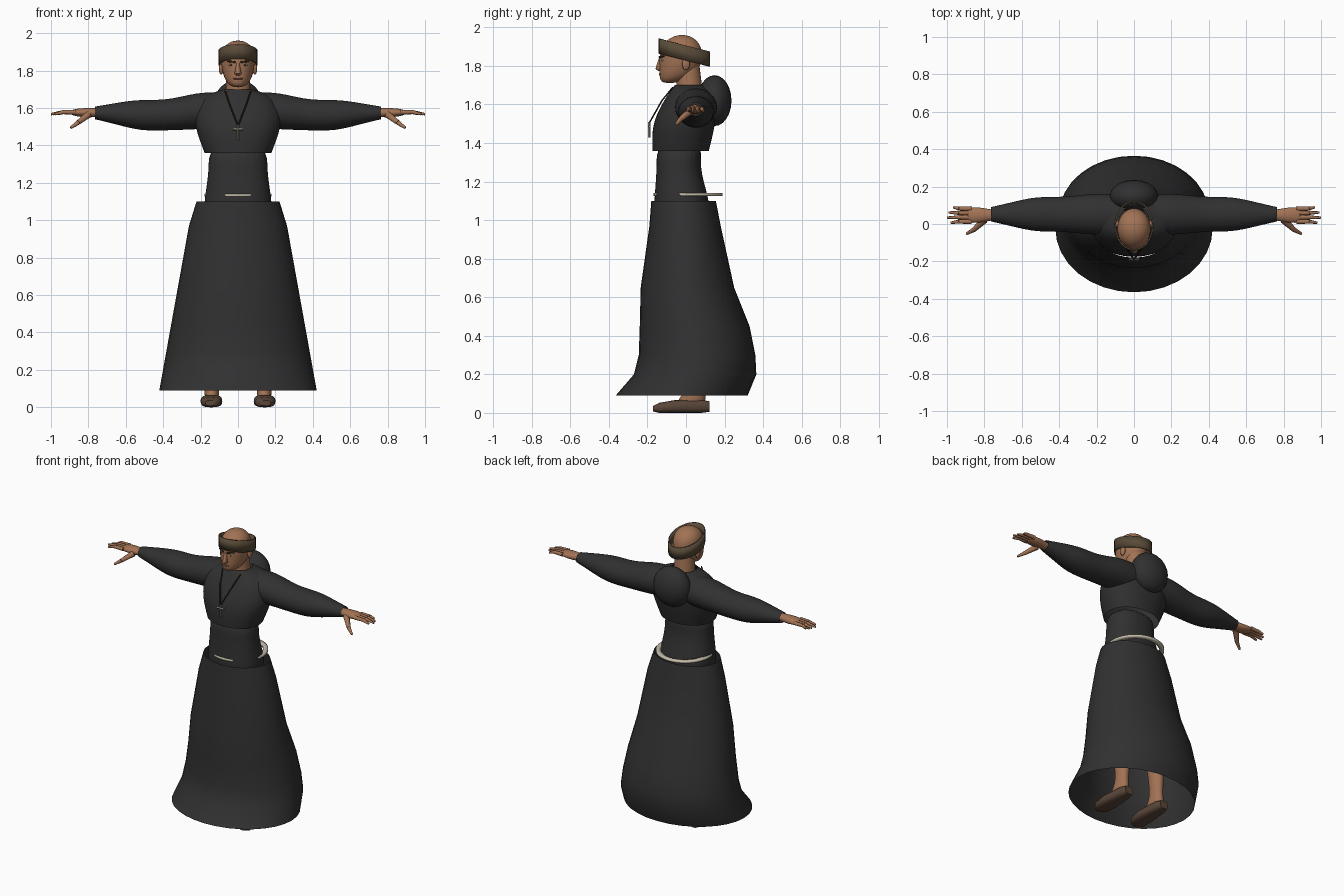
import bpy, bmesh, math
from mathutils import Vector, Matrix

cube = bpy.data.objects.get("Cube")
if cube:
    bpy.data.objects.remove(cube)


def material(name, red, green, blue):
    mat = bpy.data.materials.new(name)
    mat.use_nodes = True
    colour = (red, green, blue, 1)
    mat.diffuse_color = colour
    shader = mat.node_tree.nodes["Principled BSDF"]
    shader.inputs["Base Color"].default_value = colour
    shader.inputs["Roughness"].default_value = .9
    return mat


BLACK = material("black cloth", .03, .03, .03)
SKIN = material("skin", .36, .17, .09)
BROWN = material("brown cloth", .1, .07, .04)
LEATHER = material("brown leather", .1, .06, .04)
ROPE = material("cream rope", .55, .5, .4)
METAL = material("dull metal", .4, .38, .3)
DARK = material("dark brown", .03, .02, .01)
LIP = material("lip", .2, .08, .05)
WHITE = material("eye white", .55, .5, .45)


def finish(name, bm, mat, mirror=False, smooth=0, thick=0):
    """Turn the bmesh into a shaded object with its modifiers."""
    bmesh.ops.recalc_face_normals(bm, faces=bm.faces)
    mesh = bpy.data.meshes.new(name)
    bm.to_mesh(mesh)
    bm.free()
    mesh.materials.append(mat)
    for polygon in mesh.polygons:
        polygon.use_smooth = True
    mesh.set_sharp_from_angle(angle=math.radians(50))
    obj = bpy.data.objects.new(name, mesh)
    bpy.context.collection.objects.link(obj)
    if thick:
        obj.modifiers.new("thickness", 'SOLIDIFY').thickness = thick
    if smooth:
        subsurf = obj.modifiers.new("smooth", 'SUBSURF')
        subsurf.levels = subsurf.render_levels = smooth
    if mirror:
        obj.modifiers.new("mirror", 'MIRROR').use_mirror_merge = False


def loft(name, axis, rings, mat, sides=24, caps=True, power=2, tilt=0, **options):
    """Skin rounded rings given as (position, centre, centre, radius, radius)."""
    bm = bmesh.new()
    loops = []
    for position, a, b, radius_a, radius_b in rings:
        loop = []
        for i in range(sides):
            angle = math.tau * i / sides
            c, s = math.cos(angle), math.sin(angle)
            u = a + radius_a * math.copysign(abs(c) ** (2 / power), c)
            v = b + radius_b * math.copysign(abs(s) ** (2 / power), s)
            point = {'x': (position, u, v), 'y': (u, position, v),
                     'z': (u, v, position + tilt * v)}[axis]
            loop.append(bm.verts.new(point))
        loops.append(loop)
    for low, high in zip(loops, loops[1:]):
        for i in range(sides):
            bm.faces.new((low[i - 1], low[i], high[i], high[i - 1]))
    if caps:
        bm.faces.new(loops[0])
        bm.faces.new(loops[-1])
    finish(name, bm, mat, **options)


def body(name, rings, mat, **options):
    """Upright loft of centred rings given as (height, half width, front, back)."""
    loft(name, 'z', [(z, 0, (front + back) / 2, half, (back - front) / 2)
                     for z, half, front, back in rings], mat, **options)


def rods(name, rod_list, mat, sides=8, **options):
    """Tapered rods given as (start, end, start radius, end radius)."""
    bm = bmesh.new()
    for start, end, first, last in rod_list:
        start, end = Vector(start), Vector(end)
        along = end - start
        turn = along.to_track_quat('Z', 'Y').to_matrix().to_4x4()
        place = Matrix.Translation((start + end) / 2) @ turn
        bmesh.ops.create_cone(bm, cap_ends=True, segments=sides, radius1=first,
                              radius2=last, depth=along.length, matrix=place)
    finish(name, bm, mat, **options)


def ball(name, centre, size, mat, **options):
    bm = bmesh.new()
    place = Matrix.Translation(centre) @ Matrix.Diagonal((*size, 1))
    bmesh.ops.create_uvsphere(bm, u_segments=20, v_segments=12, radius=1, matrix=place)
    finish(name, bm, mat, **options)


# Skirt: straight sides in front view, swept back in side view
hem_to_hip = [(.09, -.365, .32), (.2, -.27, .365), (.3, -.245, .36), (.45, -.24, .33),
              (.65, -.235, .25), (.97, -.19, .18)]
skirt = [(z, .437 - .18 * z, front, back) for z, front, back in hem_to_hip]
body("skirt", skirt + [(1.1, .222, -.18, .155)], BLACK, sides=32, caps=False)

# Upper robe
body("waist", [(1, .19, -.17, .13), (1.12, .18, -.165, .12), (1.28, .153, -.15, .065),
               (1.4, .165, -.16, .1)], BLACK, power=2.3, smooth=2)
body("chest", [(1.36, .18, -.175, .12), (1.48, .228, -.18, .15), (1.58, .238, -.14, .162),
               (1.66, .2, -.09, .15), (1.69, .11, -.066, .11), (1.7, .08, -.06, .09)],
     BLACK, caps=False, power=2.2, smooth=2)
sleeve = [(.1, 1.59, .095), (.22, 1.585, .1), (.38, 1.56, .08), (.52, 1.562, .086),
          (.65, 1.57, .058), (.765, 1.574, .034)]
loft("sleeve", 'x', [(x, .052, z, radius * 1.13, radius) for x, z, radius in sleeve],
     BLACK, caps=False, mirror=True, smooth=2)
ball("hood", (0, .148, 1.62), (.13, .088, .132), BLACK)

# Rope belt, a flat ring standing off the back
body("rope_belt", [(z, .18, -.168, .19) for z in (1.126, 1.14)], ROPE,
     sides=40, caps=False, thick=.03)

# Head and neck
body("neck", [(1.64, .07, -.05, .09), (1.8, .06, -.05, .07)], SKIN)
body("head", [(1.71, .03, -.125, -.05), (1.74, .066, -.14, .03), (1.8, .087, -.138, .08),
              (1.87, .092, -.14, .09), (1.93, .08, -.11, .065), (1.962, .028, -.05, .01)],
     SKIN, smooth=2)
body("nose", [(1.775, .013, -.145, -.11), (1.785, .019, -.16, -.11),
              (1.845, .009, -.14, -.11)], SKIN, sides=10)
ball("ear", (.09, 0, 1.81), (.012, .02, .032), SKIN, mirror=True)
ball("eye", (.036, -.122, 1.83), (.014, .006, .007), WHITE, mirror=True)
ball("pupil", (.036, -.126, 1.83), (.006, .004, .006), DARK, mirror=True)
rods("eyebrow", [((.014, -.137, 1.846), (.058, -.115, 1.85), .006, .004)],
     DARK, mirror=True)
ball("mouth", (0, -.135, 1.757), (.026, .006, .005), LIP)

# Tilted band around the head, loose at the back
body("head_band", [(z, .104, -.142, .125) for z in (1.828, 1.906)], BROWN,
     sides=32, caps=False, tilt=-.25, thick=.008)

# Neck cord and pendant
collar, breast, tip = (.068, -.068, 1.69), (.045, -.125, 1.62), (0, -.19, 1.505)
rods("neck_cord", [(collar, breast, .004, .004), (breast, tip, .004, .004)],
     DARK, mirror=True)
rods("pendant", [((0, -.19, 1.43), (0, -.19, 1.51), .006, .006),
                 ((-.027, -.19, 1.486), (.027, -.19, 1.486), .006, .006)], METAL, sides=4)

# Hands: a palm, four fanned fingers and a lowered thumb
loft("palm", 'x', [(.7, .048, 1.575, .026, .022), (.77, .048, 1.575, .03, .025),
                   (.83, .048, 1.575, .044, .026), (.9, .048, 1.577, .044, .015)],
     SKIN, sides=16, mirror=True, smooth=1)
fingers = []
for i, reach in enumerate((.965, .99, 1, .98)):
    y = .082 - .023 * i
    spread = y + .2 * (y - .045)
    middle = (.935, y, 1.578)
    fingers += [((.87, y, 1.578), middle, .013, .011),
                (middle, (reach, spread, 1.567), .011, .006)]
knuckle = (.855, -.03, 1.522)
fingers += [((.8, .022, 1.565), knuckle, .02, .013),
            (knuckle, (.895, -.052, 1.494), .013, .007)]
rods("fingers", fingers, SKIN, mirror=True)

# Legs and shoes
loft("leg", 'z', [(.04, .14, .02, .045, .09), (.1, .14, .045, .038, .055),
                  (.16, .138, .05, .036, .045), (.32, .135, .05, .05, .065),
                  (.95, .105, 0, .075, .09)], SKIN, mirror=True, smooth=1)
loft("shoe", 'y', [(-.17, .15, .022, .025, .014), (-.14, .145, .026, .052, .026),
                   (-.06, .142, .033, .058, .033), (.08, .14, .034, .045, .034),
                   (.122, .14, .033, .03, .027)], LEATHER, power=2.8, mirror=True)
